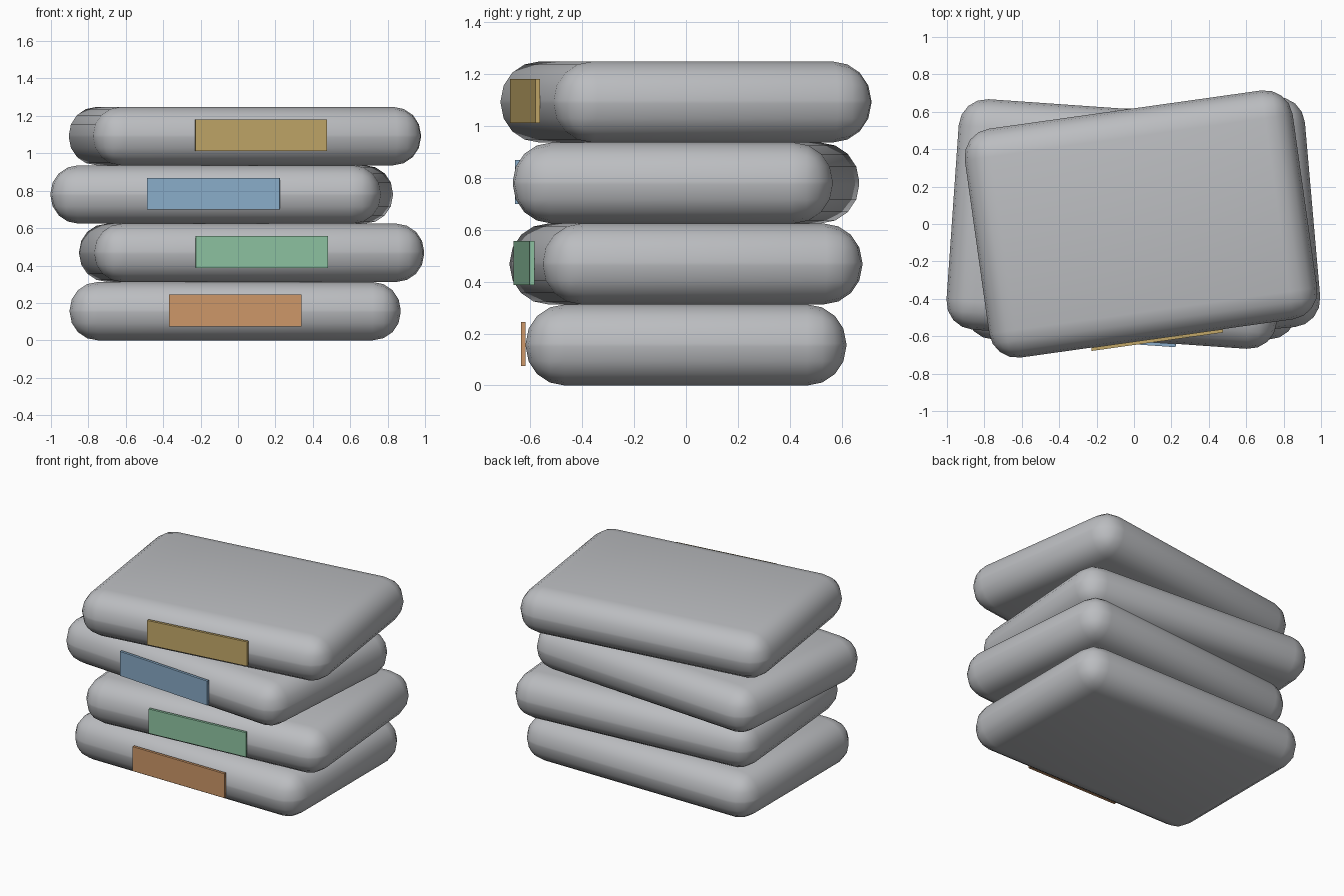
import bpy
import math
from mathutils import Matrix

cube = bpy.data.objects.get("Cube")
if cube:
    bpy.data.objects.remove(cube, do_unlink=True)


def material(name, rgb):
    mat = bpy.data.materials.new(name)
    mat.use_nodes = True
    mat.diffuse_color = (*rgb, 1)
    mat.node_tree.nodes["Principled BSDF"].inputs["Base Color"].default_value = (*rgb, 1)
    return mat


def box(name, size, offset, mat, parent_matrix):
    bpy.ops.mesh.primitive_cube_add(size=1)
    obj = bpy.context.object
    obj.name = name
    obj.data.transform(Matrix.Diagonal((*size, 1)))
    obj.data.materials.append(mat)
    obj.matrix_world = parent_matrix @ Matrix.Translation(offset)
    return obj


WIDTH, DEPTH, HEIGHT = 1.77, 1.235, 0.312
fabric = material("grey fabric", (0.50, 0.51, 0.53))

# Each layer: name, centre x, turn in degrees, label colour
layers = [
    ("bottom", -0.015, 0, "orange", (0.61, 0.31, 0.14)),
    ("lower_middle", 0.073, 5, "green", (0.27, 0.55, 0.36)),
    ("upper_middle", -0.087, -4, "blue", (0.25, 0.41, 0.58)),
    ("top", 0.037, 8, "gold", (0.54, 0.39, 0.14)),
]

for i, (name, x, turn, colour, rgb) in enumerate(layers):
    place = Matrix.Translation((x, 0, HEIGHT * (i + 0.5)))
    place = place @ Matrix.Rotation(math.radians(turn), 4, "Z")

    # Rounded cushion
    cushion = box(name + "_cushion", (WIDTH, DEPTH, HEIGHT), (0, 0, 0), fabric, place)
    bevel = cushion.modifiers.new("rounding", "BEVEL")
    bevel.width = 0.15
    bevel.segments = 4
    bpy.ops.object.modifier_apply(modifier=bevel.name)
    bpy.ops.object.shade_smooth_by_angle(angle=math.radians(30))

    # Flat label on the front
    box(name + "_label", (0.71, 0.018, 0.17), (0, -DEPTH / 2 - 0.009, 0.004),
        material(colour + " label", rgb), place)
